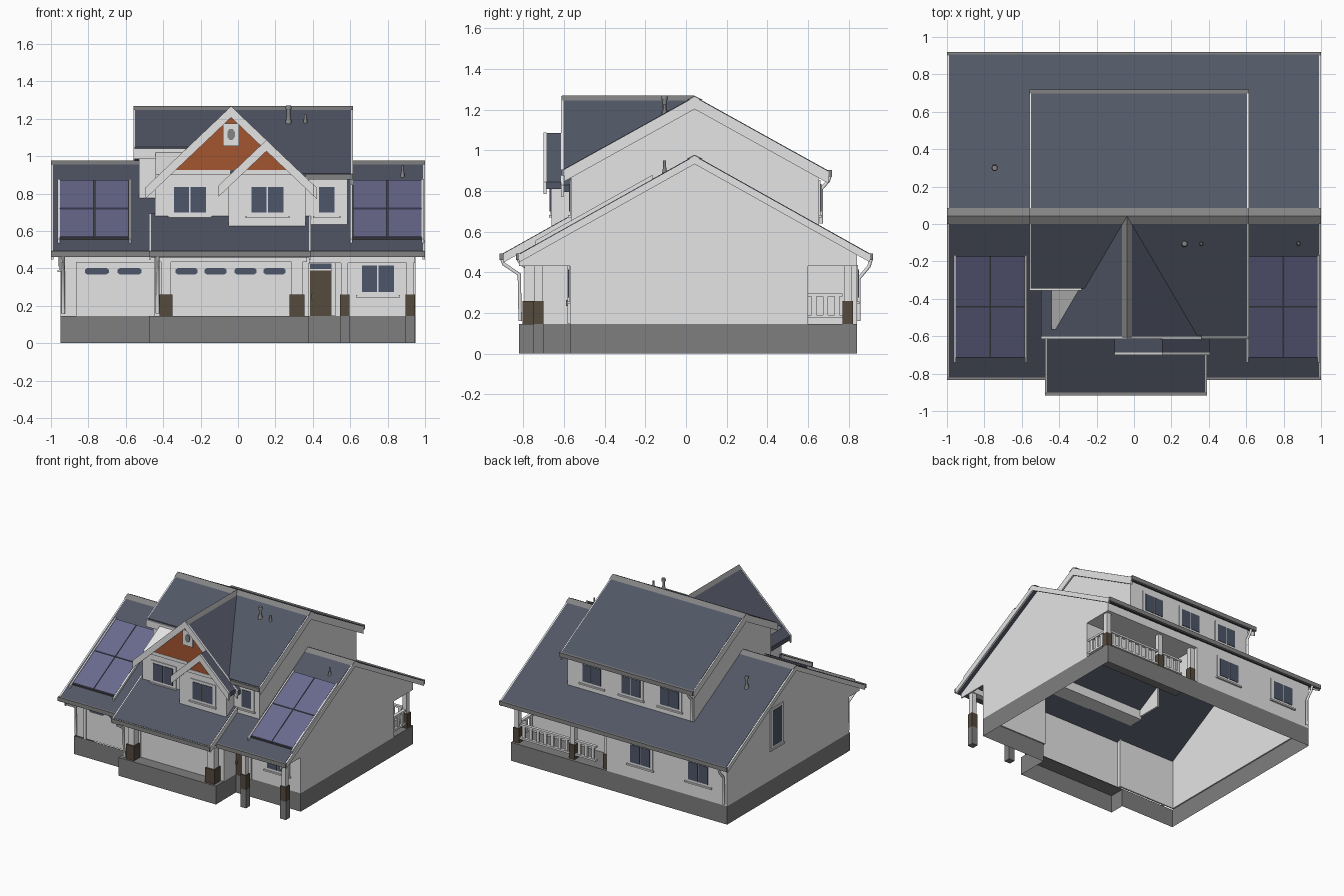
import bpy, bmesh, math
from mathutils import Matrix

if "Cube" in bpy.data.objects:
    bpy.data.objects.remove(bpy.data.objects["Cube"])


def mat(name, r, g, b):
    m = bpy.data.materials.new(name)
    m.diffuse_color = (r, g, b, 1)
    m.use_nodes = True
    m.node_tree.nodes["Principled BSDF"].inputs["Base Color"].default_value = m.diffuse_color
    return m


WHITE = mat("white_siding", .78, .78, .78)
ROOF = mat("slate_shingle", .084, .095, .133)
STONE = mat("concrete_grey", .21, .21, .21)
GREY = mat("gutter_grey", .23, .23, .23)
BROWN = mat("brown_stone", .093, .069, .048)
ORANGE = mat("orange_shake", .37, .091, .03)
GLASS = mat("window_glass", .076, .093, .141)
SOLAR = mat("solar_blue", .141, .141, .27)
DARK = mat("dark_metal", .06, .06, .065)


def finish(name, bm, m, loc=(0, 0, 0), rot=0):
    bmesh.ops.recalc_face_normals(bm, faces=bm.faces)
    me = bpy.data.meshes.new(name)
    bm.to_mesh(me)
    bm.free()
    me.materials.append(m)
    ob = bpy.data.objects.new(name, me)
    ob.location = loc
    ob.rotation_euler[2] = rot
    bpy.context.collection.objects.link(ob)
    return ob


# several axis-aligned boxes (x0,x1,y0,y1,z0,z1) in one object
def boxes(name, m, *bs, loc=(0, 0, 0), rot=0):
    bm = bmesh.new()
    for x0, x1, y0, y1, z0, z1 in bs:
        mx = Matrix.Translation(((x0 + x1) / 2, (y0 + y1) / 2, (z0 + z1) / 2)) @ Matrix.Diagonal(
            (x1 - x0, y1 - y0, z1 - z0, 1))
        bmesh.ops.create_cube(bm, size=1, matrix=mx)
    return finish(name, bm, m, loc, rot)


# 2D profile extruded along an axis: x takes (y,z), y takes (x,z), z takes (x,y)
def prism(name, m, axis, a, b, pts, caps=True):
    put = {'x': lambda p, t: (t, p[0], p[1]), 'y': lambda p, t: (p[0], t, p[1]),
           'z': lambda p, t: (p[0], p[1], t)}[axis]
    bm = bmesh.new()
    lo = [bm.verts.new(put(p, a)) for p in pts]
    hi = [bm.verts.new(put(p, b)) for p in pts]
    n = len(pts)
    for i in range(n):
        bm.faces.new((lo[i], lo[(i + 1) % n], hi[(i + 1) % n], hi[i]))
    if caps:
        bm.faces.new(lo)
        bm.faces.new(hi)
    return finish(name, bm, m)


# sloped slab through profile points p-q, t deep
def slab(name, m, axis, a, b, p, q, t):
    return prism(name, m, axis, a, b, [p, q, (q[0], q[1] - t), (p[0], p[1] - t)])


RY = .0425                                   # ridge position


def main_z(y): return .975 - .56 * abs(y - RY)
def up_z(y): return 1.265 - .555 * abs(y - RY)
def bump_z(y): return .485 + .56 * (y + .915)


# ---- foundation, open above and below
prism("foundation", STONE, 'z', 0, .145,
      [(-.95, -.70), (-.476, -.70), (-.476, -.82), (.38, -.82), (.38, -.57), (.95, -.57), (.95, .84), (-.95, .84)],
      caps=False)
boxes("garage_apron", STONE, (-.476, .38, -.82, -.70, .139, .145))
boxes("porch_deck", STONE, (.10, .95, .59, .84, .139, .146))

# ---- ground floor walls
prism("right_gable_wall", WHITE, 'x', .94, .95,
      [(-.57, .145), (.59, .145), (.59, .43), (.84, .43), (.84, .50), (RY, .95), (-.82, .465), (-.82, .43), (-.57, .43)])
prism("left_gable_wall", WHITE, 'x', -.95, -.94,
      [(-.69, .145), (.84, .145), (.84, .50), (RY, .95), (-.82, .465), (-.82, .43), (-.69, .43)])
boxes("ground_walls", WHITE,
      (-.95, -.44, -.69, -.68, .145, .535), (-.44, .38, -.72, -.71, .145, .565),
      (-.45, -.44, -.72, -.68, .145, .55), (.37, .38, -.72, -.56, .145, .55),
      (.38, .95, -.57, -.56, .145, .60), (-.95, .10, .83, .84, .145, .50),
      (.10, .95, .59, .60, .145, .63), (.10, .11, .59, .84, .145, .50))
boxes("porch_beams", WHITE, (.38, .95, -.75, -.70, .43, .475), (.10, .95, .80, .84, .43, .495),
      (-.43, .37, -.80, -.72, .435, .50))
boxes("porch_ceilings", WHITE, (.10, .95, .60, .83, .43, .435))

# ---- posts with stone bases
for i, (x, y, w, d, zb) in enumerate([(.57, -.725, .05, .05, 0), (.92, -.725, .05, .05, 0),
                                      (-.385, -.765, .07, .08, .145), (.315, -.765, .08, .08, .145),
                                      (.92, .795, .05, .05, .145), (.43, .795, .05, .05, .145),
                                      (.13, .795, .05, .05, .145)]):
    w, d = w / 2, d / 2
    if zb == 0:
        boxes(f"post_pier_{i}", STONE, (x - w, x + w, y - d, y + d, 0, .145))
    boxes(f"post_stone_{i}", BROWN, (x - w, x + w, y - d, y + d, .145, .26))
    boxes(f"post_shaft_{i}", WHITE, (x - w * .75, x + w * .75, y - d * .75, y + d * .75, .26, .47))

# ---- back porch railings
def railing(name, length, loc, rot):
    n = max(2, round(length / .06))
    bal = [((k + .5) * length / n - .012, (k + .5) * length / n + .012, -.007, .007, .19, .28) for k in range(n)]
    boxes(name, WHITE, (0, length, -.012, .012, .28, .295), (0, length, -.012, .012, .175, .19), *bal, loc=loc, rot=rot)


railing("railing_back_a", .44, (.455, .80, 0), 0)
railing("railing_back_b", .18, (.225, .80, 0), 0)
railing("railing_side", .17, (.925, .60, 0), math.pi / 2)

# ---- main roof, garage bump roof
for s, e in (("front", -.82), ("back", .905)):
    slab("main_roof_" + s, ROOF, 'x', -.988, .988, (RY, .975), (e, main_z(e)), .03)
    for x in (-1, .986):
        slab("main_barge_" + s, WHITE, 'x', x, x + .014, (RY, .972), (e, main_z(e) - .003), .04)
slab("garage_roof", ROOF, 'x', -.465, .38, (-.54, bump_z(-.54)), (-.90, bump_z(-.90)), .035)
for x in (-.475, .38):
    slab("garage_barge", WHITE, 'x', x, x + .01, (-.54, bump_z(-.54) - .002), (-.90, bump_z(-.90) - .002), .045)

# ---- upper storey walls, bottom follows the main roof
def upper(name, a, b, f):
    prism(name, WHITE, 'x', a, b, [(f, main_z(f) - .02), (RY, .955), (.655, main_z(.655) - .02),
                                   (.655, up_z(.655) - .025), (RY, 1.24), (f, up_z(f) - .025)])


upper("upper_walls_left", -.53, -.44, -.31)
upper("upper_walls", -.44, .585, -.565)

# ---- upper roof
slab("upper_roof_back", ROOF, 'x', -.55, .605, (RY, 1.265), (.70, up_z(.70)), .03)
slab("upper_roof_right", ROOF, 'x', -.04, .605, (RY, 1.265), (-.60, up_z(-.60)), .03)
slab("upper_roof_left", ROOF, 'x', -.55, -.03, (RY, 1.265), (-.345, up_z(-.345)), .03)
for x, e in ((-.56, -.345), (-.56, .70), (.603, -.60), (.603, .70)):
    slab("upper_barge", WHITE, 'x', x, x + .012, (RY, 1.262), (e, up_z(e) - .003), .06)
boxes("upper_left_fascia", WHITE, (-.56, -.28, -.355, -.345, .985, 1.04))

# ---- front cross gables: ridge x, ridge z, half span, wall x0, x1, wall y, roof front y, roof back y
def gable(name, cx, cz, half, x0, x1, wy, ry, by):
    k = .945
    top = lambda x: cz - .035 - k * abs(x - cx)
    prism(name + "_wall", WHITE, 'y', wy, wy + .12, [(x0, .60), (x1, .60), (x1, top(x1)), (cx, cz - .035), (x0, top(x0))])
    h = (cz - .03 - .925) / k
    prism(name + "_shakes", ORANGE, 'y', wy - .006, wy, [(cx - h, .925), (cx + h, .925), (cx, cz - .03)])
    boxes(name + "_band", WHITE, (max(x0, cx - h), min(x1, cx + h), wy - .009, wy, .90, .925))
    for s in (-1, 1):
        e = (cx + s * half, cz - k * half)
        slab(name + "_roof", ROOF, 'y', ry + .012, by, (cx, cz), e, .035)
        slab(name + "_barge", WHITE, 'y', ry, ry + .014, (cx, cz + .002), e, .06)


gable("large_gable", -.037, 1.265, .46, -.445, .37, -.565, -.615, RY)
gable("small_gable", .152, 1.085, .255, -.05, .36, -.66, -.70, -.45)
boxes("large_gable_side", WHITE, (-.445, -.43, -.565, -.25, .62, .86))
boxes("gable_vent", WHITE, (-.08, .005, -.58, -.565, 1.055, 1.175))
prism("gable_vent_louvre", GREY, 'y', -.585, -.58,
      [(-.037 + .022 * math.cos(t * math.pi / 4 + .39), 1.117 + .032 * math.sin(t * math.pi / 4 + .39)) for t in range(8)])

# ---- ridge caps
for n, a, b, z in (("left", -1, -.53, .978), ("right", .585, 1, .978), ("upper", -.56, .615, 1.268)):
    prism("ridge_cap_" + n, GREY, 'x', a, b, [(RY - .043, z - .022), (RY, z), (RY + .043, z - .022), (RY, z - .015)])
prism("ridge_cap_gable", GREY, 'y', -.61, RY, [(-.064, 1.244), (-.037, 1.268), (-.01, 1.244), (-.037, 1.25)])

# ---- gutters
boxes("gutters", GREY, (-1, -.475, -.835, -.815, .46, .492), (.39, 1, -.835, -.815, .46, .492),
      (-.475, .39, -.917, -.895, .46, .492), (-1, 1, .90, .92, .46, .492),
      (-.56, .615, .698, .718, .87, .903), (.36, .615, -.615, -.598, .875, .905))

# ---- downspouts
def downspout(name, x, pts):
    cu = bpy.data.curves.new(name, 'CURVE')
    cu.dimensions = '3D'
    cu.bevel_depth = .01
    cu.bevel_resolution = 1
    sp = cu.splines.new('POLY')
    sp.points.add(len(pts) - 1)
    for p, (y, z) in zip(sp.points, pts):
        p.co = (x, y, z, 1)
    tmp = bpy.data.objects.new(name + "_path", cu)
    me = bpy.data.meshes.new_from_object(tmp)
    bpy.data.objects.remove(tmp)
    me.materials.clear()
    me.materials.append(WHITE)
    bpy.context.collection.objects.link(bpy.data.objects.new(name, me))


downspout("downspout_front_left", -.935, [(-.825, .465), (-.81, .44), (-.705, .38), (-.70, .16)])
downspout("downspout_garage", -.43, [(-.905, .465), (-.895, .44), (-.82, .39), (-.815, .16)])
downspout("downspout_back_left", -.925, [(.91, .465), (.90, .43), (.85, .37), (.85, .16)])
downspout("downspout_upper", -.515, [(.708, .875), (.70, .85), (.665, .81), (.665, .64)])

# ---- windows: trim plate, sill and glass panes, local front is -y
def window(name, x, y, z, w, h, panes=2, rot=0):
    loc = (x, y, z)
    boxes(name + "_trim", WHITE, (-w / 2 - .02, w / 2 + .02, -.006, 0, -h / 2 - .02, h / 2 + .02),
          (-w / 2 - .028, w / 2 + .028, -.014, 0, -h / 2 - .03, -h / 2 - .018), loc=loc, rot=rot)
    pw = w / panes
    boxes(name + "_glass", GLASS, *[(-w / 2 + i * pw + .004, -w / 2 + (i + 1) * pw - .004, -.01, -.005, -h / 2, h / 2)
                                    for i in range(panes)], loc=loc, rot=rot)


window("dormer_window_left", -.257, -.565, .767, .18, .135)
window("dormer_window_mid", .157, -.66, .767, .18, .135)
window("dormer_window_right", .475, -.565, .767, .09, .135, 1)
window("front_window", .748, -.57, .345, .18, .14)
for i, x in enumerate((-.32, .02, .365)):
    window(f"upper_back_window_{i}", x, .655, .767, .17, .135, 2, math.pi)
for i, x in enumerate((-.70, -.19)):
    window(f"back_window_{i}", x, .84, .345, .18, .14, 2, math.pi)
window("stair_window", -.95, .22, .55, .12, .28, 1, -math.pi / 2)

# ---- garage doors with chamfered window strips
def garage_door(name, x0, x1, y, top, lites, w):
    boxes(name + "_trim", WHITE, (x0 - .02, x0, y - .012, y, .145, top + .02), (x1, x1 + .02, y - .012, y, .145, top + .02),
          (x0, x1, y - .012, y, top, top + .02))
    boxes(name + "_panel", WHITE, (x0, x1, y - .004, y, .145, top))
    for cx in lites:
        a, b = w / 2, .017
        prism(name + "_lite", GLASS, 'y', y - .008, y - .003,
              [(cx - a, .385 - b / 2), (cx - a + .012, .385 - b), (cx + a - .012, .385 - b), (cx + a, .385 - b / 2),
               (cx + a, .385 + b / 2), (cx + a - .012, .385 + b), (cx - a + .012, .385 + b), (cx - a, .385 + b / 2)])


garage_door("small_garage_door", -.845, -.46, -.69, .415, (-.755, -.58), .128)
garage_door("large_garage_door", -.345, .27, -.72, .42, (-.275, -.12, .04, .195), .118)

# ---- entry door
boxes("entry_door", BROWN, (.385, .50, -.578, -.57, .145, .39))
boxes("entry_transom", GLASS, (.385, .50, -.576, -.57, .397, .425))
boxes("entry_trim", WHITE, (.50, .52, -.582, -.57, .145, .445), (.38, .52, -.582, -.57, .425, .445))
boxes("entry_handle", GREY, (.393, .40, -.59, -.578, .235, .265))

# ---- solar arrays, 2 x 2 panels on rails
def on_roof(name, m, x0, x1, y0, y1, lift, t):
    slab(name, m, 'x', x0, x1, (y1, main_z(y1) + lift), (y0, main_z(y0) + lift), t)


for side, x0 in (("left", -.955), ("right", .61)):
    for i in range(2):
        for j in range(2):
            px, py = x0 + i * .187, -.715 + j * .273
            on_roof("solar_panel_" + side, SOLAR, px + .004, px + .183, py + .003, py + .268, .018, .012)
    on_roof("solar_backing_" + side, DARK, x0, x0 + .374, -.715, -.17, .013, .01)
    for x in (x0 - .01, x0 + .372):
        on_roof("solar_rail_" + side, WHITE, x, x + .012, -.74, -.165, .02, .02)

# ---- roof vent pipes
def pipe(name, x, y, z0, z1, r, cap):
    bm = bmesh.new()
    for a, b, r1, r2 in [(z0, z1, r, r), (z0 - .02, z0 + .02, r * 2, r)] + ([(z1 - .02, z1, r * 1.7, r * 1.4)] if cap else []):
        bmesh.ops.create_cone(bm, cap_ends=True, segments=12, radius1=r1, radius2=r2, depth=b - a,
                              matrix=Matrix.Translation((x, y, (a + b) / 2)))
    finish(name, bm, GREY)


pipe("vent_flue", .27, -.105, 1.19, 1.27, .01, True)
pipe("vent_pipe_upper", .36, -.105, 1.185, 1.225, .007, False)
pipe("vent_pipe_right", .88, -.105, .90, .95, .007, False)
pipe("vent_flue_back", -.745, .30, .835, .92, .01, True)
